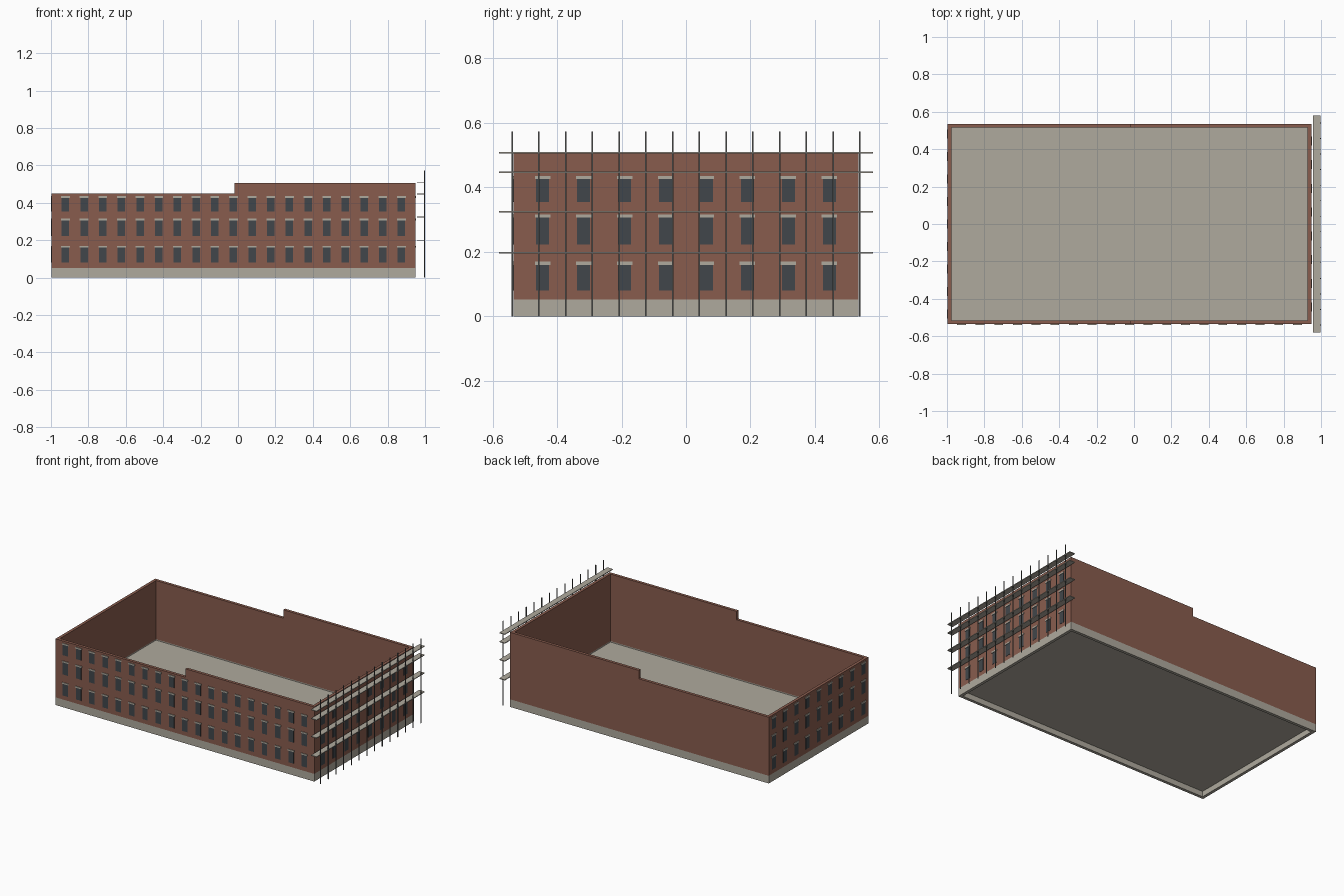
import bpy
import bmesh
from mathutils import Matrix, Vector

cube = bpy.data.objects.get("Cube")
if cube:
    bpy.data.objects.remove(cube, do_unlink=True)


def material(name, rgb):
    m = bpy.data.materials.new(name)
    m.use_nodes = True
    m.diffuse_color = (*rgb, 1)
    bsdf = next(n for n in m.node_tree.nodes if n.type == 'BSDF_PRINCIPLED')
    bsdf.inputs["Base Color"].default_value = (*rgb, 1)
    return m


BRICK = material("brick", (0.25, 0.108, 0.076))
STONE = material("pale stone", (0.43, 0.40, 0.34))
GLASS = material("dark glass", (0.053, 0.062, 0.07))
STEEL = material("scaffold steel", (0.13, 0.135, 0.13))


def finish(bm, name, mat):
    bmesh.ops.recalc_face_normals(bm, faces=bm.faces)
    mesh = bpy.data.meshes.new(name)
    bm.to_mesh(mesh)
    bm.free()
    mesh.materials.append(mat)
    obj = bpy.data.objects.new(name, mesh)
    bpy.context.collection.objects.link(obj)
    return obj


def add_box(bm, lo, hi):
    lo, hi = Vector(lo), Vector(hi)
    place = Matrix.Translation((lo + hi) / 2) @ Matrix.Diagonal((*(hi - lo), 1))
    bmesh.ops.create_cube(bm, size=1, matrix=place)


def boxes(name, mat, spans):
    bm = bmesh.new()
    for lo, hi in spans:
        add_box(bm, lo, hi)
    return finish(bm, name, mat)


# Overall building sizes
X0, X1, Y = -0.997, 0.948, 0.535
T = 0.02
BASE, LOW, HIGH, STEP = 0.052, 0.45, 0.507, -0.02


# Stepped long walls, extruded from their outline
def long_wall(name, y):
    outline = [(X0, BASE), (X1, BASE), (X1, HIGH), (STEP, HIGH), (STEP, LOW), (X0, LOW)]
    bm = bmesh.new()
    face = bm.faces.new([bm.verts.new((x, y, z)) for x, z in outline])
    side = bmesh.ops.extrude_face_region(bm, geom=[face])["geom"]
    verts = [v for v in side if isinstance(v, bmesh.types.BMVert)]
    bmesh.ops.translate(bm, verts=verts, vec=(0, T, 0))
    finish(bm, name, BRICK)


long_wall("front_wall", -Y)
long_wall("back_wall", Y - T)

# End walls
boxes("right_end_wall", BRICK, [((X0, T - Y, BASE), (X0 + T, Y - T, LOW))])
boxes("left_end_wall", BRICK, [((X1 - T, T - Y, BASE), (X1, Y - T, HIGH))])

# Stone plinth ring and the floor raised inside it
boxes("plinth", STONE, [
    ((X0, -Y, 0), (X1, T - Y, BASE)),
    ((X0, Y - T, 0), (X1, Y, BASE)),
    ((X0, T - Y, 0), (X0 + T, Y - T, BASE)),
    ((X1 - T, T - Y, 0), (X1, Y - T, BASE)),
])
boxes("floor", STONE, [((X0 + T, T - Y, 0.037), (X1 - T, Y - T, 0.045))])

# Window rows: sill height and head height
ROWS = [(0.08, 0.16), (0.223, 0.306), (0.354, 0.426)]


def windows(name, origin, along, out, count, pitch):
    origin, along, out = Vector(origin), Vector(along), Vector(out)
    up = Vector((0, 0, 1))
    panes, lintels = bmesh.new(), bmesh.new()

    def plate(bm, centre, half, bottom, top, depth):
        a = centre - along * half + up * bottom - out * 0.002
        b = centre + along * half + up * top + out * depth
        add_box(bm, [min(p) for p in zip(a, b)], [max(p) for p in zip(a, b)])

    for i in range(count):
        centre = origin + along * pitch * (i - (count - 1) / 2)
        for sill, head in ROWS:
            plate(panes, centre, 0.02, sill, head, 0.0015)
            plate(lintels, centre, 0.024, head, head + 0.01, 0.004)
    finish(panes, name + "_window_panes", GLASS)
    finish(lintels, name + "_window_lintels", STONE)


windows("front", ((X0 + X1) / 2, -Y, 0), (1, 0, 0), (0, -1, 0), 19, 0.0998)
windows("left", (X1, 0, 0), (0, 1, 0), (1, 0, 0), 8, 0.127)
windows("right", (X0, 0, 0), (0, 1, 0), (-1, 0, 0), 9, 0.12)

# Scaffold decks and the row of uprights along their outer edge
boxes("scaffold_decks", STONE,
      [((0.956, -0.58, z - 0.0025), (0.997, 0.58, z + 0.0025))
       for z in (0.197, 0.325, 0.447, 0.507)])
POLES, R = 14, 0.0025
boxes("scaffold_uprights", STEEL,
      [((0.995, y - R, 0), (1.0, y + R, 0.573))
       for y in (-0.539 + 1.078 * i / (POLES - 1) for i in range(POLES))])
